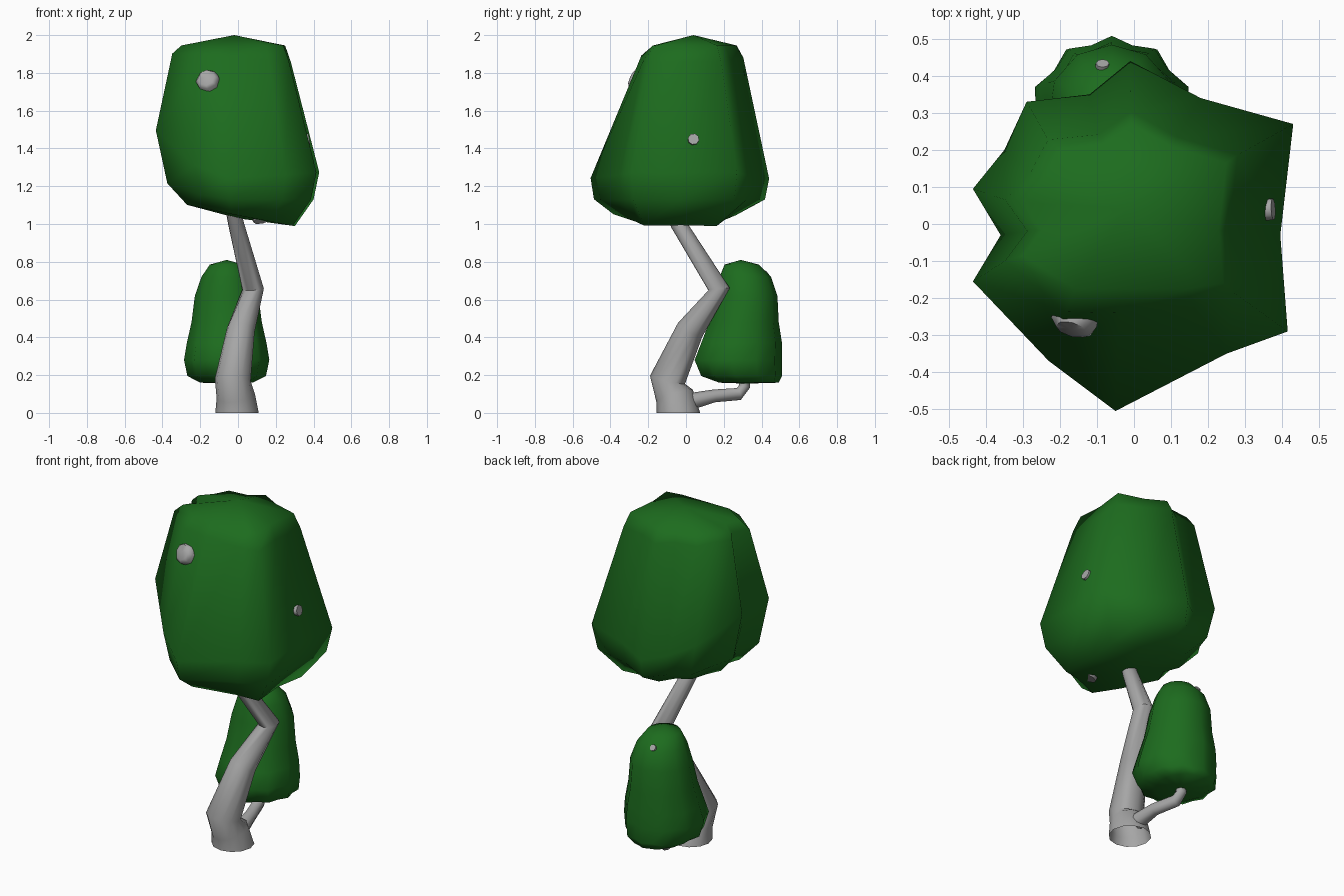
import bpy, bmesh, math
from mathutils import Vector

cube = bpy.data.objects.get("Cube")
if cube:
    bpy.data.objects.remove(cube)


def material(name, color):
    m = bpy.data.materials.new(name)
    m.use_nodes = True
    m.diffuse_color = color
    m.node_tree.nodes["Principled BSDF"].inputs["Base Color"].default_value = color
    return m


LEAF = material("leaf green", (0.012, 0.15, 0.013, 1))
BARK = material("bark grey", (0.38, 0.38, 0.38, 1))


def loft(name, rings, mat, sharp, tip, base=None):
    """Skin equal-sized rings upward; fan to the tip, and to the base if given."""
    bm = bmesh.new()
    loops = [[bm.verts.new(p) for p in ring] for ring in rings]
    n = len(loops[0])
    for low, high in zip(loops, loops[1:]):
        for i in range(n):
            j = (i + 1) % n
            bm.faces.new((low[i], low[j], high[j], high[i]))
    for loop, point in ((loops[0], base), (loops[-1], tip)):
        if point is not None:
            c = bm.verts.new(point)
            for i in range(n):
                bm.faces.new((loop[i], loop[(i + 1) % n], c))
    bmesh.ops.recalc_face_normals(bm, faces=bm.faces)
    me = bpy.data.meshes.new(name)
    bm.to_mesh(me)
    bm.free()
    me.materials.append(mat)
    ob = bpy.data.objects.new(name, me)
    bpy.context.collection.objects.link(ob)
    bpy.ops.object.select_all(action="DESELECT")
    ob.select_set(True)
    bpy.context.view_layer.objects.active = ob
    bpy.ops.object.shade_smooth_by_angle(angle=math.radians(sharp))


def limb(name, path, sides=12):
    """Tapered tube along (x, y, z, radius) points, open at its foot."""
    pts = [Vector(p[:3]) for p in path]
    rings = []
    for i, p in enumerate(pts):
        d = (pts[min(i + 1, len(pts) - 1)] - pts[max(i - 1, 0)]).normalized()
        if p.z == 0:
            d = Vector((0, 0, 1))
        u = Vector((1, 0, 0))
        u = (u - d * u.dot(d)).normalized()
        v = d.cross(u)
        rings.append([p + path[i][3] * (math.cos(a) * u + math.sin(a) * v)
                      for a in (math.tau * k / sides for k in range(sides))])
    loft(name, rings, BARK, 60, pts[-1])


# Trunk and branches
limb("trunk", [(-0.005, -0.04, 0, 0.115), (-0.012, -0.06, 0.09, 0.102),
               (-0.028, -0.098, 0.175, 0.095), (0.015, 0.022, 0.44, 0.074),
               (0.08, 0.175, 0.655, 0.057), (-0.01, -0.04, 1.0, 0.042),
               (-0.03, -0.09, 1.1, 0.04)])
limb("low_branch", [(0, 0.02, 0.06, 0.045), (-0.02, 0.15, 0.09, 0.034),
                    (-0.06, 0.28, 0.1, 0.033), (-0.07, 0.31, 0.14, 0.03),
                    (-0.07, 0.31, 0.25, 0.025)], 8)

# Large crown: a lobed outline, wide and tilted low down, narrow at the top
outline = [(-0.05, -0.505), (0.25, -0.35), (0.415, -0.29), (0.395, -0.03),
           (0.43, 0.27), (0.18, 0.34), (-0.01, 0.44), (-0.12, 0.35),
           (-0.29, 0.33), (-0.35, 0.2), (-0.435, 0.095), (-0.36, -0.03),
           (-0.435, -0.155), (-0.23, -0.37)]


def crown_ring(left, right, front, back, height, front_limit=-1):
    """Outline scaled separately on each side, at a height set by x."""
    return [(x * (left if x < 0 else right),
             max(y * (front if y < 0 else back), front_limit),
             height(x)) for x, y in outline]


loft("large_crown", [
    crown_ring(0.62, 0.7, 0.76, 0.6, lambda x: 1.045 - 0.13 * x),
    crown_ring(0.86, 0.93, 0.965, 0.95, lambda x: 1.13 + 0.45 * min(x, 0) ** 2),
    crown_ring(1, 1, 1, 1, lambda x: 1.24 + 1.35 * min(x, 0) ** 2 + 0.08 * max(x, 0)),
    crown_ring(0.8, 0.65, 0.64, 0.69, lambda x: 1.88 - 0.05 * x, -0.24),
    crown_ring(0.69, 0.58, 0.55, 0.61, lambda x: 1.945, -0.175),
], LEAF, 80, tip=(-0.02, 0.04, 2.0), base=(0, 0, 1.03))

# Small crown: height, y centre, half width, half depth, groove scale
profile = [(0.16, 0.33, 0.14, 0.16, 0.95), (0.195, 0.29, 0.21, 0.218, 0.92),
           (0.28, 0.272, 0.228, 0.236, 0.91), (0.37, 0.29, 0.213, 0.218, 0.92),
           (0.48, 0.303, 0.188, 0.188, 0.94), (0.62, 0.318, 0.17, 0.166, 0.96),
           (0.72, 0.312, 0.135, 0.138, 0.97), (0.785, 0.294, 0.09, 0.092, 0.98)]
lobes = 11
small_rings = []
for z, cy, rx, ry, groove in profile:
    ring = []
    for k in range(2 * lobes):
        a, s = math.pi / 2 + math.pi * k / lobes, groove if k % 2 else 1
        ring.append((-0.06 + rx * s * math.cos(a), cy + ry * s * math.sin(a), z))
    small_rings.append(ring)
loft("small_crown", small_rings, LEAF, 80, tip=(-0.06, 0.29, 0.81),
     base=(-0.06, 0.32, 0.155))

# Twig ends that just break through the leaves
limb("front_twig", [(-0.05, -0.09, 1.4, 0.03), (-0.145, -0.22, 1.72, 0.055),
                    (-0.162, -0.264, 1.765, 0.064), (-0.168, -0.285, 1.775, 0.045)], 8)
limb("side_twig", [(0.02, 0, 1.3, 0.03), (0.28, 0.035, 1.43, 0.033),
                   (0.376, 0.04, 1.45, 0.03)], 8)
limb("back_twig", [(-0.06, 0.3, 0.5, 0.02), (-0.085, 0.4, 0.715, 0.022),
                   (-0.085, 0.434, 0.74, 0.018)], 8)
limb("under_twig", [(0.05, -0.1, 1.2, 0.03), (0.12, -0.22, 1.06, 0.05),
                    (0.13, -0.235, 1.02, 0.05)], 8)
